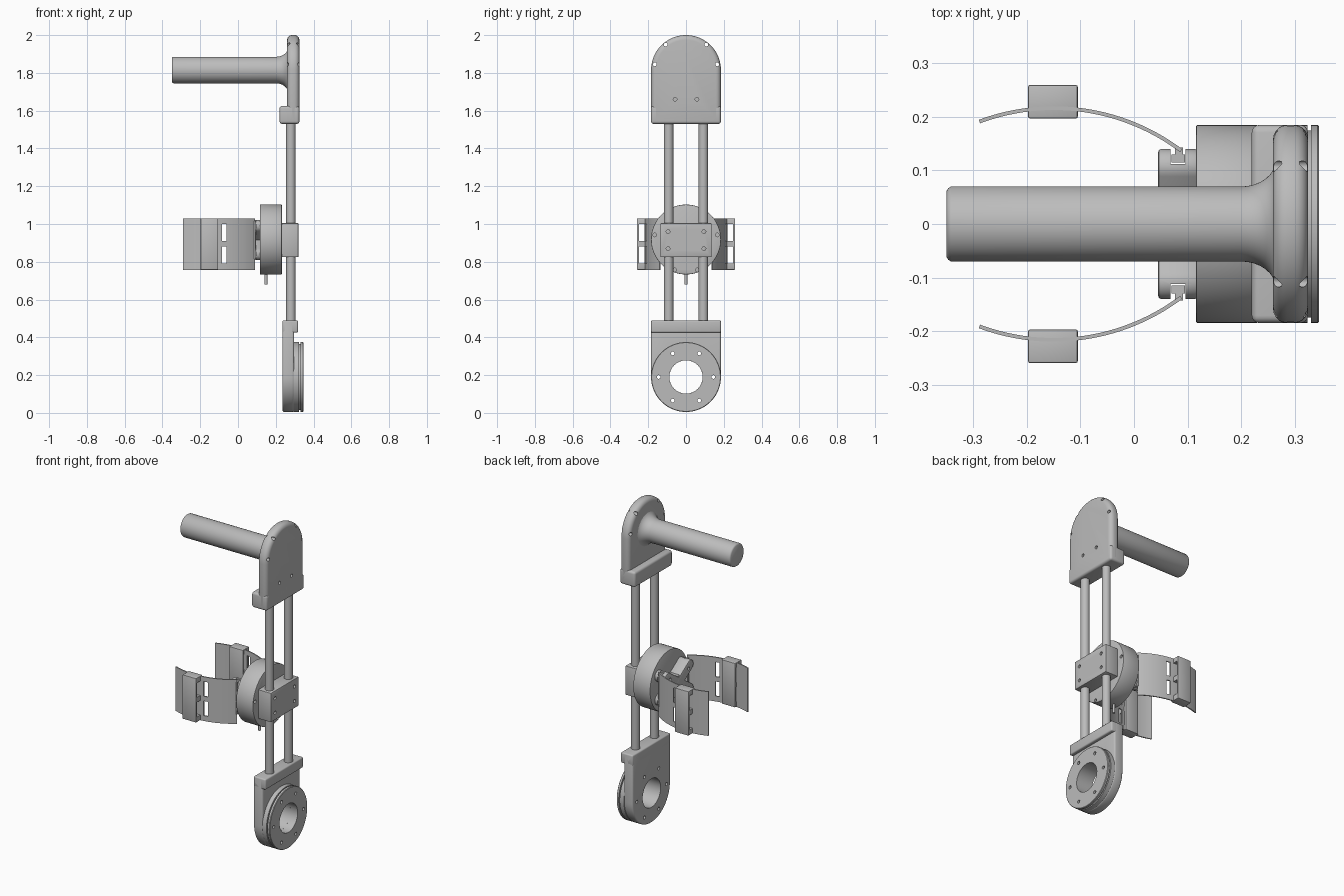
import bpy, bmesh
from math import sin, cos, pi, radians
from mathutils import Matrix, Vector

if "Cube" in bpy.data.objects:
    bpy.data.objects.remove(bpy.data.objects["Cube"])

grey = bpy.data.materials.new("light grey")
grey.use_nodes = True
grey.diffuse_color = (0.5, 0.5, 0.5, 1)
grey.node_tree.nodes["Principled BSDF"].inputs["Base Color"].default_value = (0.5, 0.5, 0.5, 1)


def make(name, bm):
    bmesh.ops.recalc_face_normals(bm, faces=bm.faces)
    mesh = bpy.data.meshes.new(name)
    bm.to_mesh(mesh)
    bm.free()
    mesh.materials.append(grey)
    ob = bpy.data.objects.new(name, mesh)
    bpy.context.collection.objects.link(ob)
    return ob


def box(name, x, y, z):
    bm = bmesh.new()
    bmesh.ops.create_cube(bm, size=1)
    for v in bm.verts:
        v.co = [lo + (c + 0.5) * (hi - lo) for c, (lo, hi) in zip(v.co, (x, y, z))]
    return make(name, bm)


def prism(name, points, vec):
    """Extrude a closed outline of 3D points along vec."""
    bm = bmesh.new()
    face = bm.faces.new([bm.verts.new(p) for p in points])
    out = bmesh.ops.extrude_face_region(bm, geom=[face])
    bmesh.ops.translate(bm, vec=vec, verts=[g for g in out["geom"] if isinstance(g, bmesh.types.BMVert)])
    return make(name, bm)


def disc(name, y, z, r, x0, x1, n=20):
    """Cylinder along x."""
    pts = [(x0, y + r * cos(2 * pi * i / n), z + r * sin(2 * pi * i / n)) for i in range(n)]
    return prism(name, pts, (x1 - x0, 0, 0))


def lathe(name, profile, z, n=64):
    """Turn (x, radius) points round an x-directed axis."""
    bm = bmesh.new()
    verts = [bm.verts.new((x, 0, z + r)) for x, r in profile]
    edges = [bm.edges.new(p) for p in zip(verts, verts[1:])]
    bmesh.ops.spin(bm, geom=verts + edges, cent=(0, 0, z), axis=(1, 0, 0), angle=2 * pi, steps=n)
    bmesh.ops.remove_doubles(bm, verts=bm.verts, dist=0.0001)
    return make(name, bm)


def finish(ob, bevel=0, segments=3, cutters=()):
    """Round the edges, cut the holes, then shade smooth."""
    bpy.ops.object.select_all(action="DESELECT")
    ob.select_set(True)
    bpy.context.view_layer.objects.active = ob
    if bevel:
        m = ob.modifiers.new("bevel", "BEVEL")
        m.width, m.segments, m.limit_method, m.angle_limit = bevel, segments, "ANGLE", radians(40)
        bpy.ops.object.modifier_apply(modifier=m.name)
    for c in cutters:
        c.hide_render = True
        m = ob.modifiers.new("cut", "BOOLEAN")
        m.operation, m.solver, m.object = "DIFFERENCE", "EXACT", c
        bpy.ops.object.modifier_apply(modifier=m.name)
        bpy.data.objects.remove(c)
    bpy.ops.object.shade_smooth_by_angle(angle=radians(35))
    return ob


def holes(spots, x0, x1, r=0.01):
    return [disc("hole_cutter", s * y, z, r, x0, x1, 12) for y, z in spots for s in (-1, 1)]


def tombstone(x, flat_z, centre_z, r, up):
    """Square-ended outline with one half-round end."""
    arc = [(x, r * cos(pi * i / 40), centre_z + up * r * sin(pi * i / 40)) for i in range(41)]
    return arc + [(x, -r, flat_z), (x, r, flat_z)]


W = 0.185

# Handle grip with flared root
flare = [(0.2 + 0.065 * sin(a), 0.12 - 0.05 * cos(a)) for a in (pi / 16 * i for i in range(9))]
finish(lathe("handle", [(-0.35, 0), (-0.35, 0.062), (-0.347, 0.067), (-0.342, 0.07)] + flare
             + [(0.29, 0.12), (0.29, 0)], 1.815))

# Upper bracket: rounded plate and inner lip
finish(prism("upper_plate", tombstone(0.26, 1.53, 1.815, W, 1), (0.065, 0, 0)), 0.026, 5,
       holes([(0.108, 1.95), (0.165, 1.845)], 0.2, 0.4)
       + holes([(0.058, 1.66)], 0.29, 0.4))
finish(box("upper_lip", (0.22, 0.325), (-W, W), (1.53, 1.625)), 0.014, 4)

# Pair of guide rods
for side, s in (("left", 1), ("right", -1)):
    rod = disc(side + "_rod", 0, 0, 0.025, 0, 1.08, 32)
    rod.data.transform(Matrix.Translation((0.28, s * 0.092, 1.55)) @ Matrix.Rotation(pi / 2, 4, "Y"))
    finish(rod)

# Lower bracket: half-round plate, cap, grooved ring with bore
finish(prism("lower_plate", tombstone(0.235, 0.49, 0.19, W, -1), (0.062, 0, 0)), 0.01, 3,
       [disc("bore_cutter", 0, 0.19, 0.088, 0.1, 0.5, 48)]
       + holes([(0.145, 0.19), (0.07, 0.315), (0.07, 0.065)], 0.1, 0.5))
finish(box("lower_cap", (0.235, 0.318), (-W, W), (0.425, 0.49)), 0.008)
finish(lathe("ring", [(0.295, 0.088), (0.295, W), (0.324, W), (0.324, 0.175), (0.331, 0.175),
                      (0.331, W), (0.343, W), (0.346, W - 0.003), (0.346, 0.088), (0.295, 0.088)], 0.19),
       cutters=holes([(0.145, 0.19), (0.07, 0.315), (0.07, 0.065)], 0.1, 0.5))

# Sliding block, round housing and its pin
finish(box("slider_block", (0.232, 0.32), (-0.135, 0.135), (0.825, 1.005)), 0.004, 2,
       holes([(0.095, 0.96), (0.095, 0.87)], 0.295, 0.4))
finish(disc("housing", 0, 0.918, W, 0.116, 0.232, 72), 0.003, 2,
       holes([(0.165, 0.942), (0.06, 0.757)], 0.2, 0.3))
pin = disc("housing_pin", 0, 0, 0.008, 0, 0.08, 16)
pin.data.transform(Matrix.Translation((0.148, 0, 0.76)) @ Matrix.Rotation(pi / 2, 4, "Y"))
finish(pin)

# Crossed mount with four round lobes
for i, tilt in enumerate((0.6, -0.6)):
    ends = []
    for start, yc in ((-pi / 2, 0.13), (pi / 2, -0.13)):
        ends += [(0.045, yc + 0.033 * cos(start + pi * k / 12), 0.033 * sin(start + pi * k / 12))
                 for k in range(13)]
    arm = prism("mount_arm_%d" % (i + 1), ends, (0.075, 0, 0))
    arm.data.transform(Matrix.Translation((0, 0, 0.915)) @ Matrix.Rotation(tilt, 4, "X"))
    slots = [box("slot_cutter", (0.068, 0.096), tuple(sorted((s * 0.112, s * 0.2))), (0.7, 1.1))
             for s in (-1, 1)]
    finish(arm, 0.006, 2, slots + holes([(0.09, 0.915 + 0.06), (0.09, 0.915 - 0.06)], 0, 0.065, 0.009))
finish(disc("mount_hub", 0, 0.915, 0.05, 0.05, 0.12, 32), 0.004, 2)

# Curved cuff straps, hooks and buckles
Z0, Z1 = 0.757, 1.03
WINDOWS = ((0.79, 0.88), (0.91, 1.0))
for side, s in (("left", 1), ("right", -1)):
    def span(a, b):
        return tuple(sorted((s * a, s * b)))
    angles = [radians(-20.5 + 57.4 * i / 28) for i in range(29)]
    outline = [(-0.15 + r * sin(a), s * (-0.18 + r * cos(a)), Z0)
               for r, seq in ((0.4, angles), (0.393, angles[::-1])) for a in seq]
    finish(prism(side + "_strap", outline, (0, 0, Z1 - Z0)),
           cutters=[box("slot_cutter", (-0.085, -0.06), span(0.1, 0.3), w) for w in WINDOWS])
    finish(box(side + "_strap_neck", (0.077, 0.092), span(0.12, 0.143), (0.815, 1.015)))
    finish(box(side + "_strap_hook", (0.07, 0.095), span(0.115, 0.13), (0.815, 1.015)))
    finish(box(side + "_buckle", (-0.198, -0.105), span(0.197, 0.26), (Z0, Z1)), 0.004, 2,
           [box("window_cutter", (-0.3, 0), span(0.206, 0.249), w) for w in WINDOWS])
